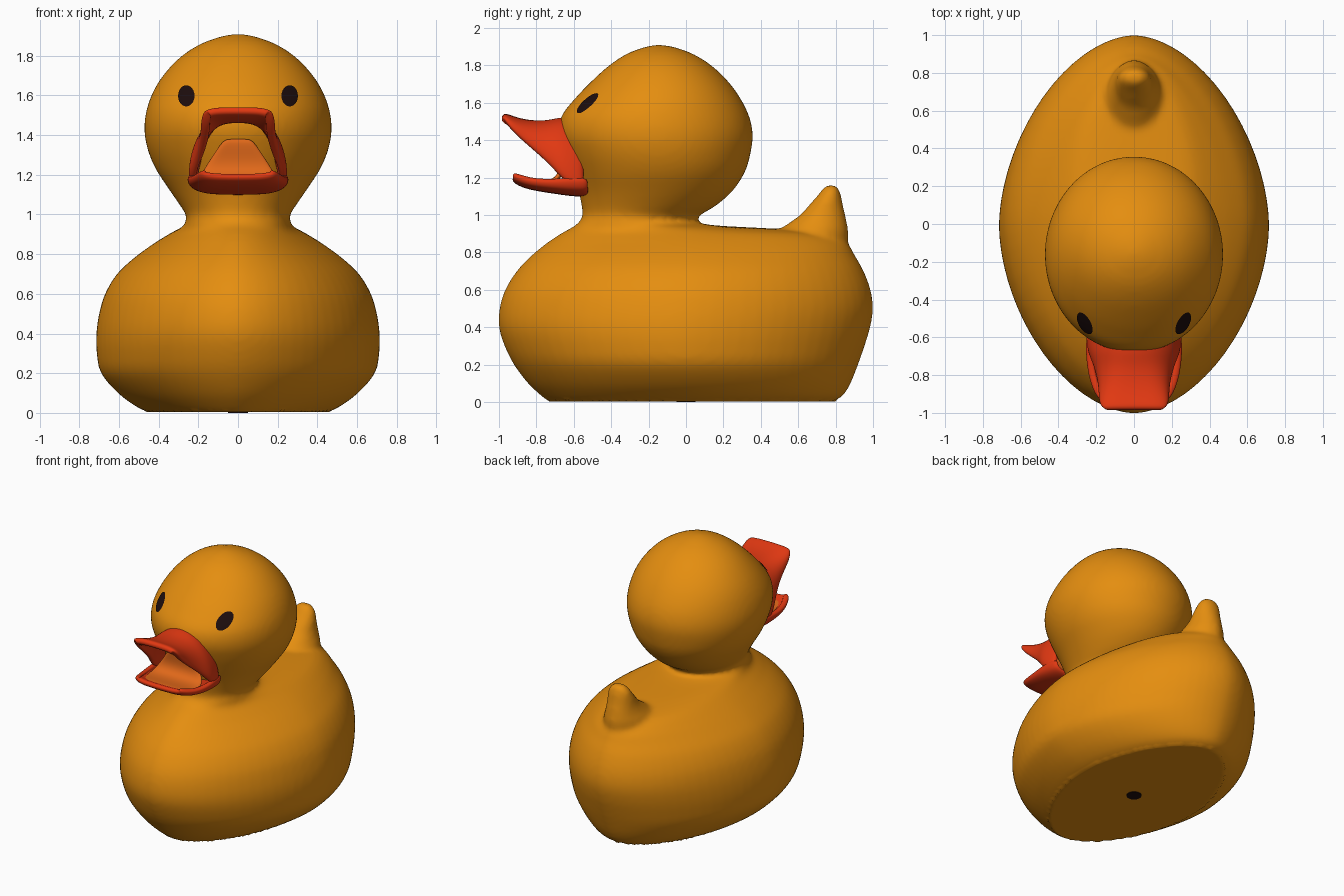
import bpy, bmesh, math
from mathutils import Vector
from mathutils.bvhtree import BVHTree

if "Cube" in bpy.data.objects:
    bpy.data.objects.remove(bpy.data.objects["Cube"])


def material(name, rgb):
    m = bpy.data.materials.new(name)
    m.diffuse_color = (*rgb, 1)
    m.use_nodes = True
    m.node_tree.nodes["Principled BSDF"].inputs["Base Color"].default_value = m.diffuse_color
    return m


YELLOW = material("duck_yellow", (0.78, 0.27, 0.005))
RED = material("bill_red", (0.76, 0.04, 0.006))
MOUTH = material("mouth_orange", (0.75, 0.14, 0.01))
BLACK = material("eye_black", (0.012, 0.004, 0.004))


def make_object(name, bm, mat):
    me = bpy.data.meshes.new(name)
    bm.to_mesh(me)
    bm.free()
    me.materials.append(mat)
    ob = bpy.data.objects.new(name, me)
    bpy.context.collection.objects.link(ob)
    me.shade_smooth()
    return ob


def apply_modifiers(ob):
    bpy.context.view_layer.update()
    dg = bpy.context.evaluated_depsgraph_get()
    me = bpy.data.meshes.new_from_object(ob.evaluated_get(dg))
    ob.modifiers.clear()
    ob.data = me
    me.shade_smooth()


def spline(rows, steps):
    """Catmull-Rom interpolation through rows of numbers."""
    out = []
    n = len(rows)
    for i in range(n - 1):
        p = [rows[max(0, min(n - 1, k))] for k in (i - 1, i, i + 1, i + 2)]
        for s in range(steps):
            t = s / steps
            out.append([0.5 * (2 * b + (c - a) * t + (2 * a - 5 * b + 4 * c - d) * t * t
                               + (3 * b - a - 3 * c + d) * t ** 3)
                        for a, b, c, d in zip(*p)])
    out.append(list(rows[-1]))
    return out


def spow(v, e):
    return math.copysign(abs(v) ** e, v)


def loft(bm, rows, seg=72):
    """Closed stack of oval rings given as (z, front y, back y, half width)."""
    rings = []
    for z, y0, y1, hw in spline(rows, 4):
        e = 1.12 if z < 0.85 else max(1.0, 1.12 - (z - 0.85))
        ring = []
        for k in range(seg):
            a = math.tau * k / seg
            ring.append(bm.verts.new((hw * spow(math.cos(a), e),
                                      (y0 + y1) / 2 + (y1 - y0) / 2 * spow(math.sin(a), e), z)))
        rings.append(ring)
    for r, s in zip(rings, rings[1:]):
        for k in range(seg):
            j = (k + 1) % seg
            bm.faces.new((r[k], r[j], s[j], s[k]))
    bm.faces.new(rings[0][::-1])
    bm.faces.new(rings[-1])


# Body, neck and head as one outline, with the tail fused in
body_rows = [
    (0, -.73, .77, .44), (.03, -.77, .835, .51), (.1, -.845, .88, .605), (.2, -.92, .92, .69),
    (.3, -.97, .955, .712), (.4, -1, .985, .714), (.5, -.997, 1, .70), (.6, -.967, .987, .67),
    (.7, -.905, .95, .61), (.78, -.83, .905, .525), (.85, -.745, .86, .43), (.9, -.67, .75, .35),
    (.925, -.625, .5, .305), (.945, -.59, .15, .275), (.97, -.565, .05, .26),
    (1, -.553, .075, .263), (1.05, -.558, .16, .295), (1.13, -.575, .25, .35),
    (1.23, -.61, .315, .415), (1.33, -.65, .345, .456), (1.43, -.68, .357, .472),
    (1.53, -.665, .337, .46), (1.63, -.587, .287, .422), (1.72, -.50, .22, .362),
    (1.8, -.41, .135, .282), (1.86, -.32, .04, .187), (1.897, -.225, -.06, .085),
    (1.908, -.17, -.12, .025)]
tail_rows = [
    (.75, .42, .86, .18), (.9, .48, .868, .15), (.95, .54, .862, .125), (1, .61, .852, .105),
    (1.05, .655, .84, .095), (1.1, .70, .83, .085), (1.145, .735, .815, .06), (1.16, .76, .79, .025)]
bm = bmesh.new()
loft(bm, body_rows)
loft(bm, tail_rows, 32)
body = make_object("body_head_and_tail", bm, YELLOW)
fuse = body.modifiers.new("fuse", 'REMESH')
fuse.mode = 'VOXEL'
fuse.voxel_size = 0.018
soften = body.modifiers.new("soften", 'SMOOTH')
soften.factor = 0.5
soften.iterations = 6
apply_modifiers(body)
body.data.materials.clear()
body.data.materials.append(YELLOW)
for v in body.data.vertices:          # flat base
    if v.co.z < 0.012:
        v.co.z = 0.004
body.data.update()


def sheet(name, sections, mat, thick, n=12):
    """Thick rounded sheet through rows of points."""
    bm = bmesh.new()
    grid = [[bm.verts.new(p) for p in row] for row in sections]
    for r, s in zip(grid, grid[1:]):
        for j in range(len(r) - 1):
            bm.faces.new((r[j], r[j + 1], s[j + 1], s[j]))
    ob = make_object(name, bm, mat)
    sol = ob.modifiers.new("thickness", 'SOLIDIFY')
    sol.thickness = thick
    sol.offset = -1
    sub = ob.modifiers.new("round", 'SUBSURF')
    sub.levels = sub.render_levels = 2
    return ob


def arch(y, hw, z_mid, z_edge, e, n=12):
    """Half oval across x from one edge, over the middle, to the other edge."""
    pts = []
    for k in range(n + 1):
        a = math.pi * k / n
        pts.append((hw * spow(math.cos(a), e), y,
                    z_edge + (z_mid - z_edge) * max(0, math.sin(a)) ** e))
    return pts


# Upper bill: arched, flaring down to the mouth corners
upper = [(-.54, .245, 1.50, 1.12, 1), (-.62, .255, 1.525, 1.16, 1), (-.68, .25, 1.525, 1.21, .95),
         (-.75, .215, 1.505, 1.285, .85), (-.85, .19, 1.508, 1.375, .7),
         (-.93, .19, 1.53, 1.45, .6), (-.975, .175, 1.55, 1.51, .6)]
sheet("upper_bill", [arch(*s) for s in upper], RED, 0.045)

# Lower bill: shallow scoop
lower = [(-.52, .245, 1.095, 1.20, .6), (-.62, .258, 1.10, 1.20, .6), (-.70, .258, 1.113, 1.19, .6),
         (-.80, .245, 1.127, 1.19, .6), (-.88, .22, 1.147, 1.205, .6), (-.937, .185, 1.18, 1.225, .6)]
sheet("lower_bill", [arch(*s)[::-1] for s in lower], RED, 0.04)

# Mouth lining: floor of the lower bill rising up the throat
lining = [(-.89, .18, 1.198), (-.80, .205, 1.182), (-.71, .21, 1.185), (-.675, .17, 1.24),
          (-.68, .12, 1.31), (-.69, .07, 1.38)]
sheet("mouth_lining", [[(hw * t, y, z) for t in (-1, -.5, 0, .5, 1)] for y, hw, z in lining],
      MOUTH, 0.03)

# Eyes: thin oval plates draped on the head
tree = BVHTree.FromPolygons([v.co for v in body.data.vertices],
                            [p.vertices[:] for p in body.data.polygons])
for side, label in ((-1, "left"), (1, "right")):
    bm = bmesh.new()

    def drape(r, a):
        x = side * 0.258 + 0.041 * r * math.cos(a)
        z = 1.595 + 0.053 * r * math.sin(a)
        hit, nor, _, _ = tree.ray_cast(Vector((x, -2, z)), Vector((0, 1, 0)))
        return bm.verts.new(hit + nor * 0.005)

    centre = drape(0, 0)
    rings = [[drape(r, math.tau * k / 24) for k in range(24)] for r in (.35, .7, 1)]
    for k in range(24):
        j = (k + 1) % 24
        bm.faces.new((centre, rings[0][k], rings[0][j]))
        for r, s in zip(rings, rings[1:]):
            bm.faces.new((r[k], s[k], s[j], r[j]))
    make_object(label + "_eye", bm, BLACK)

# Squeaker hole plate under the base
bm = bmesh.new()
bmesh.ops.create_cone(bm, cap_ends=True, segments=24, radius1=.05, radius2=.05, depth=.006)
bmesh.ops.translate(bm, verts=bm.verts, vec=(0, 0, .003))
hole = make_object("squeaker_hole", bm, BLACK)
hole.data.set_sharp_from_angle(angle=math.radians(40))
body.data.set_sharp_from_angle(angle=math.radians(50))
